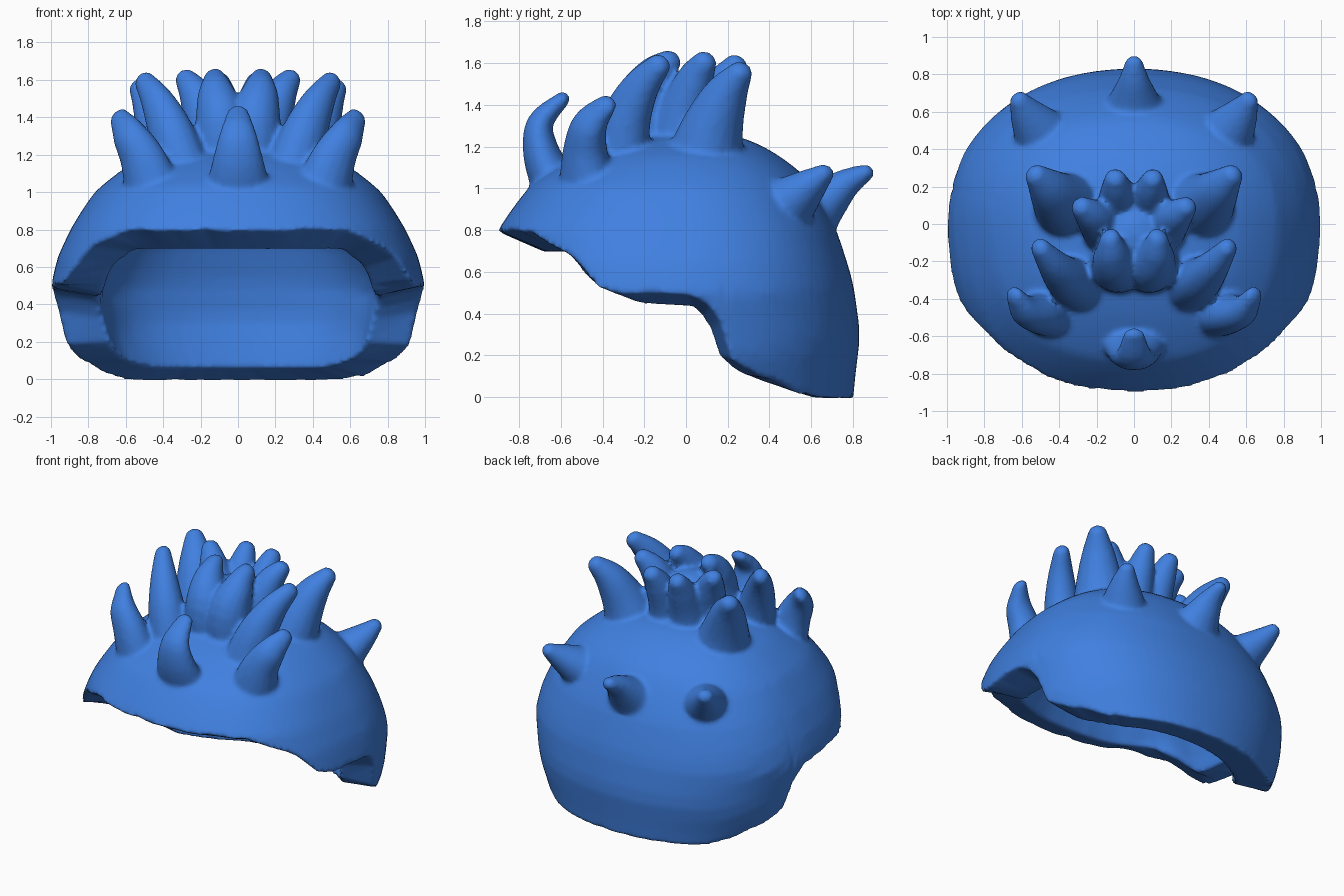
import bpy, bmesh, math, random
from mathutils import Vector

if "Cube" in bpy.data.objects:
    bpy.data.objects.remove(bpy.data.objects["Cube"])

random.seed(4)
blue = bpy.data.materials.new("blue")
blue.diffuse_color = (0.051, 0.216, 0.745, 1)
blue.use_nodes = True
blue.node_tree.nodes["Principled BSDF"].inputs["Base Color"].default_value = blue.diffuse_color
TOP = 1.27
THICK = .25


def lerp_table(table, v):
    """Piecewise linear lookup in a list of (key, value)."""
    for (a, p), (b, q) in zip(table, table[1:]):
        if v <= b:
            return p + (q - p) * max(0, v - a) / (b - a)
    return table[-1][1]


def finish(name, bm):
    bmesh.ops.recalc_face_normals(bm, faces=bm.faces)
    mesh = bpy.data.meshes.new(name)
    bm.to_mesh(mesh)
    bm.free()
    mesh.materials.append(blue)
    ob = bpy.data.objects.new(name, mesh)
    bpy.context.collection.objects.link(ob)
    return ob


def bridge(bm, rings):
    for r, s in zip(rings, rings[1:]):
        n = len(r)
        for i in range(n):
            bm.faces.new((r[i], r[(i + 1) % n], s[(i + 1) % n], s[i]))


# Dome profiles: distance from the axis against u, where z = TOP * (1 - u^2)
SIDE = [(0, 0), (.16, .33), (.307, .57), (.461, .765), (.608, .895),
        (.70, .965), (.779, 1.0), (.918, .95), (1, .87)]
BACK = [(0, 0), (.125, .24), (.235, .37), (.4, .56), (.608, .72),
        (.753, .80), (.874, .835), (1, .80)]
FRONT = [(0, 0), (.125, .22), (.235, .40), (.435, .73), (.608, .90),
         (.779, .92), (1, .8)]
# Rim height against angle from the front, outside and inside edge
RIM_OUT = [(0, .80), (38, .80), (54, .69), (65, .50), (78, .5), (95, .48),
           (100, .41), (103, .30), (104, .19), (113, .12), (130, .02),
           (142, -.01), (180, -.01)]
RIM_IN = [(0, .69), (48, .69), (60, .60), (72, .45), (95, .43), (101, .33),
          (105, .2), (114, .12), (128, .08), (140, .06), (180, .06)]


def dome_point(u, ang):
    a = math.radians(ang)
    c, s = math.cos(a), math.sin(a)
    square = 1 + (.065 if c > 0 else .035) * math.sin(2 * a) ** 2
    return Vector((lerp_table(SIDE, u) * s * square,
                   -lerp_table(FRONT if c > 0 else BACK, u) * c * square,
                   TOP * (1 - u * u)))


def inset_point(u, ang):
    """Dome point moved inwards along the averaged surface normal."""
    du = dome_point(min(1, u + .08), ang) - dome_point(max(.001, u - .08), ang)
    da = dome_point(u, ang + 6) - dome_point(u, ang - 6)
    n = du.cross(da).normalized()
    p = dome_point(u, ang)
    if n.dot(p - Vector((0, 0, .3))) < 0:
        n = -n
    return p - n * THICK


# Hollow thick shell with a wavy cut opening at the front
N, LEVELS = 96, 26
bm = bmesh.new()
outer = [[] for _ in range(LEVELS)]
inner = [[] for _ in range(LEVELS)]
for i in range(N):
    ang = 360 * i / N
    fold = min(ang, 360 - ang)
    rim = lerp_table(RIM_OUT, fold) + random.uniform(-.008, .008)
    u0 = math.sqrt(min(1.01, 1 - rim / TOP))
    shift = lerp_table(RIM_IN, fold) - inset_point(u0, ang).z
    for k in range(LEVELS):
        u = u0 * (1 - k / LEVELS)
        outer[k].append(bm.verts.new(dome_point(u, ang)))
        p = inset_point(u, ang)
        p.z += shift * (1 - k / LEVELS) ** 3
        inner[k].append(bm.verts.new(p))
for rings, top in ((outer, TOP), (inner, TOP - THICK)):
    bridge(bm, rings)
    apex = bm.verts.new((0, 0, top))
    for i in range(N):
        bm.faces.new((rings[-1][i], rings[-1][(i + 1) % N], apex))
bridge(bm, [outer[0], inner[0]])
shell = finish("spiked_hair", bm)


def spline(pts, t):
    """Catmull-Rom through equal-length tuples, t from 0 to 1."""
    n = len(pts) - 1
    i = min(int(t * n), n - 1)
    f = t * n - i
    p0, p1, p2, p3 = (pts[max(0, min(n, i + d))] for d in (-1, 0, 1, 2))
    return [.5 * (2 * b + (c - a) * f + (2 * a - 5 * b + 4 * c - d) * f * f
                  + (3 * b - a - 3 * c + d) * f ** 3)
            for a, b, c, d in zip(p0, p1, p2, p3)]


def spike(name, pts, wide=1.0, deep=1.0, mirror=False):
    """Curved tapered horn through (x, y, z, radius) points with a rounded tip."""
    for sign in ((1, -1) if mirror else (1,)):
        path = [(sign * x, y, z, r) for x, y, z, r in pts]
        out = Vector(path[-1][:3]) - Vector(path[0][:3])
        out.z = 0
        side = Vector((0, 0, 1)).cross(out).normalized()
        bm = bmesh.new()
        rings, steps = [], 12

        def ring(c, t, r):
            nor = side.cross(t).normalized()
            rings.append([bm.verts.new(c + side * (math.cos(a) * r * wide)
                                       + nor * (math.sin(a) * r * deep))
                          for a in (math.tau * j / 16 for j in range(16))])

        for k in range(steps + 1):
            v = spline(path, k / steps)
            lo = spline(path, max(0, k / steps - .03))
            hi = spline(path, min(1, k / steps + .03))
            t = (Vector(hi[:3]) - Vector(lo[:3])).normalized()
            c, r = Vector(v[:3]), v[3]
            ring(c, t, r)
        for a in (.5, 1.0, 1.35):   # rounded tip
            ring(c + t * (r * .8 * math.sin(a)), t, r * math.cos(a))
        bridge(bm, rings)
        bm.faces.new(rings[0])
        bm.faces.new(rings[-1])
        suffix = ("_right" if sign > 0 else "_left") if mirror else ""
        finish(name + suffix, bm)


# Front row of horns
spike("front_spike", [(0, -.62, 1.0, .18), (0, -.69, 1.16, .14),
                      (0, -.70, 1.31, .10), (0, -.60, 1.42, .06)], 1, .65)
spike("front_side_spike", [(.45, -.47, 1.0, .16), (.51, -.48, 1.18, .125),
                           (.585, -.46, 1.31, .095), (.635, -.39, 1.395, .06)],
      .85, 1, True)
# Tall horns flanking the crown
spike("upper_front_spike", [(.30, -.32, 1.12, .16), (.36, -.29, 1.32, .13),
                            (.43, -.22, 1.48, .095), (.50, -.13, 1.59, .06)],
      .9, 1, True)
spike("upper_back_spike", [(.34, .09, 1.12, .19), (.40, .13, 1.30, .145),
                           (.46, .19, 1.45, .105), (.525, .26, 1.555, .06)],
      1.05, 1, True)
# Central crown of merged tufts around a filled core
spike("crown_core", [(0, -.07, 1.12, .24), (0, -.06, 1.3, .22),
                     (0, -.05, 1.38, .19)], 1, .9)
spike("crown_front_tuft", [(.08, -.19, 1.12, .17), (.085, -.22, 1.37, .145),
                           (.12, -.16, 1.53, .10), (.13, -.08, 1.61, .06)],
      1, 1, True)
spike("crown_side_tuft", [(.12, -.05, 1.12, .15), (.16, -.02, 1.33, .125),
                          (.22, .04, 1.51, .095), (.28, .09, 1.605, .06)],
      1, 1, True)
spike("crown_back_tuft", [(.08, .06, 1.12, .14), (.08, .10, 1.33, .12),
                          (.09, .18, 1.50, .09), (.10, .24, 1.59, .06)],
      1, 1, True)
# Rear horns
spike("back_spike", [(0, .60, .88, .18), (0, .68, .95, .13),
                     (0, .77, 1.025, .085), (0, .86, 1.075, .05)], 1, .85)
spike("back_side_spike", [(.48, .46, .90, .17), (.53, .53, .96, .13),
                          (.58, .60, 1.02, .09), (.615, .66, 1.07, .055)],
      1, .9, True)

# Fuse all parts into one sculpted skin with soft creases
bpy.ops.object.select_all(action='SELECT')
bpy.context.view_layer.objects.active = shell
bpy.ops.object.join()
remesh = shell.modifiers.new("fuse", 'REMESH')
remesh.mode = 'VOXEL'
remesh.voxel_size = .016
soft = shell.modifiers.new("soften", 'SMOOTH')
soft.factor, soft.iterations = .5, 5
for name in ("fuse", "soften"):
    bpy.ops.object.modifier_apply(modifier=name)
bpy.ops.object.shade_smooth_by_angle(angle=math.radians(50))
